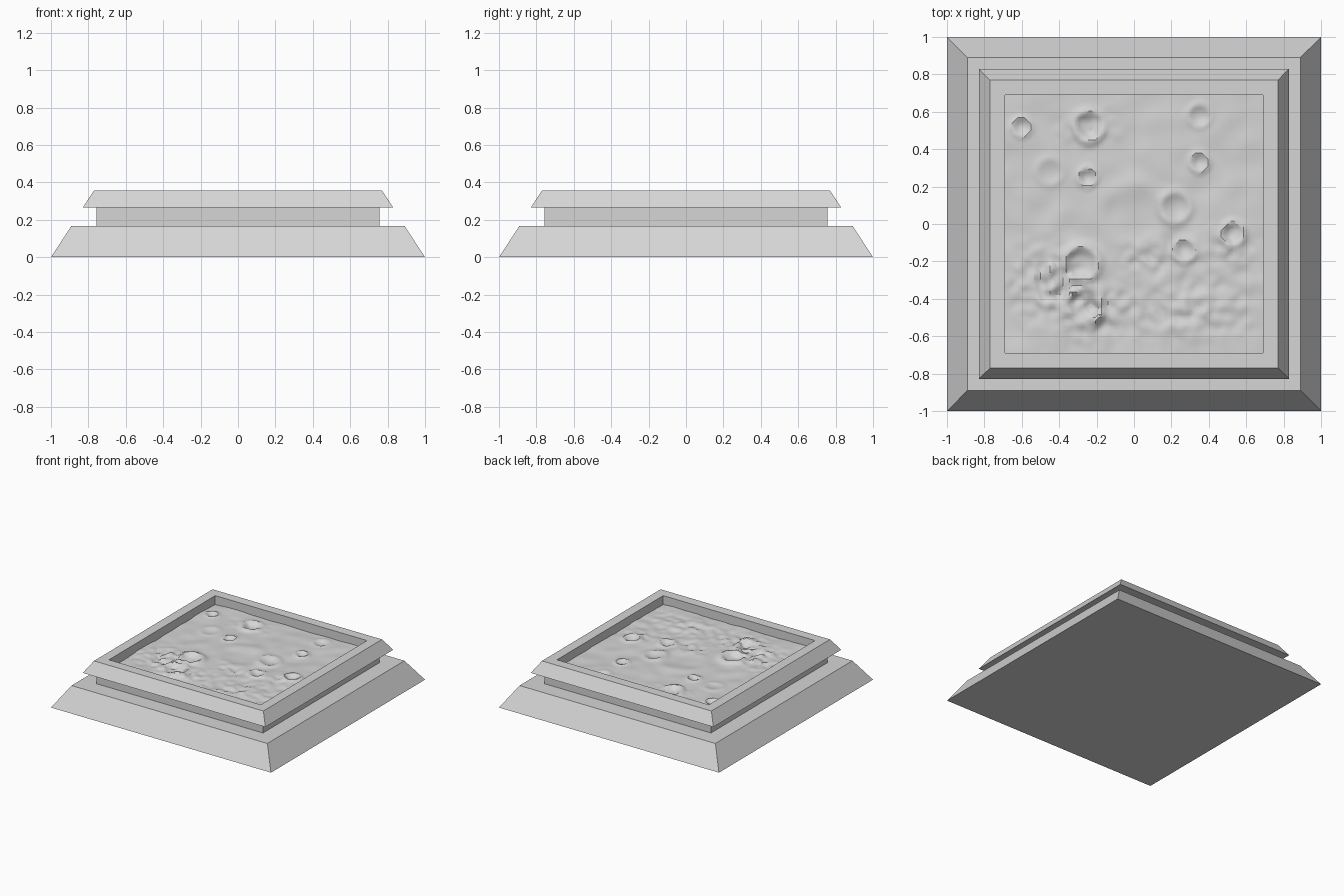
import bpy, bmesh, math
from mathutils import Vector, noise

if "Cube" in bpy.data.objects:
    bpy.data.objects.remove(bpy.data.objects["Cube"])

# Single stone colour
stone = bpy.data.materials.new("light grey stone")
stone.use_nodes = True
colour = (0.67, 0.67, 0.67, 1)
stone.diffuse_color = colour
stone.node_tree.nodes["Principled BSDF"].inputs["Base Color"].default_value = colour


def add_object(name, bm):
    mesh = bpy.data.meshes.new(name)
    bm.to_mesh(mesh)
    bm.free()
    obj = bpy.data.objects.new(name, mesh)
    mesh.materials.append(stone)
    bpy.context.collection.objects.link(obj)
    return obj


def square_loft(name, profile):
    """Stack square rings (half width, height) and cap both ends."""
    bm = bmesh.new()
    corners = [(-1, -1), (1, -1), (1, 1), (-1, 1)]
    rings = [[bm.verts.new((x * h, y * h, z)) for x, y in corners] for h, z in profile]
    for low, high in zip(rings, rings[1:]):
        for i in range(4):
            j = (i + 1) % 4
            bm.faces.new((low[i], low[j], high[j], high[i]))
    bm.faces.new(rings[0][::-1])
    bm.faces.new(rings[-1])
    return add_object(name, bm)


# Plinth, neck and recessed tray
square_loft("plinth", [(1, 0), (0.89, 0.168)])
square_loft("neck", [(0.757, 0.16), (0.757, 0.27)])
square_loft("tray_rim", [(0.83, 0.265), (0.77, 0.357), (0.69, 0.357), (0.69, 0.268)])

# Cratered ground: x, y, radius, strength
craters = [
    (-0.28, -0.21, 0.09, 0.035), (-0.26, -0.43, 0.09, 0.035),
    (-0.24, 0.52, 0.08, 0.03), (-0.25, 0.25, 0.05, 0.02),
    (-0.45, 0.28, 0.07, 0.01), (-0.6, 0.52, 0.05, 0.02),
    (0.22, 0.09, 0.08, 0.02), (0.0, 0.05, 0.17, 0.012),
    (0.35, 0.33, 0.05, 0.02), (0.53, -0.05, 0.06, 0.025),
    (0.35, 0.58, 0.06, 0.015), (0.27, -0.14, 0.06, 0.02),
]
# Rocky patches: x, y, radius along x, radius along y, strength
patches = [
    (-0.47, -0.3, 0.16, 0.16, 0.035), (-0.25, -0.45, 0.16, 0.14, 0.03),
    (0.3, -0.46, 0.36, 0.14, 0.018), (0.08, -0.18, 0.14, 0.08, 0.022),
    (0.5, -0.15, 0.16, 0.12, 0.018), (-0.25, 0.52, 0.14, 0.1, 0.015),
]


def ground_height(x, y):
    z = 0.287 + 0.007 * noise.noise(Vector((x * 3, y * 3, 4)))
    z += 0.006 * noise.noise(Vector((x * 8, y * 8, 9)))
    for cx, cy, r, s in craters:
        d = math.hypot(x - cx, y - cy) / r
        z += s * (0.5 * math.exp(-((d - 1) / 0.3) ** 2) - 0.6 * math.exp(-(d / 0.65) ** 2))
    rough = noise.noise(Vector((x * 17, y * 17, 2)))
    for cx, cy, rx, ry, s in patches:
        fade = math.exp(-((x - cx) / rx) ** 2 - ((y - cy) / ry) ** 2)
        z += s * fade * (rough + 0.15)
    return min(max(z, 0.27), 0.345)


bm = bmesh.new()
bmesh.ops.create_grid(bm, x_segments=80, y_segments=80, size=0.69)
for v in bm.verts:
    v.co.z = ground_height(v.co.x, v.co.y)
bmesh.ops.triangulate(bm, faces=bm.faces[:])
ground = add_object("cratered_ground", bm)
bpy.ops.object.select_all(action="DESELECT")
ground.select_set(True)
bpy.context.view_layer.objects.active = ground
bpy.ops.object.shade_smooth_by_angle(angle=math.radians(30))
